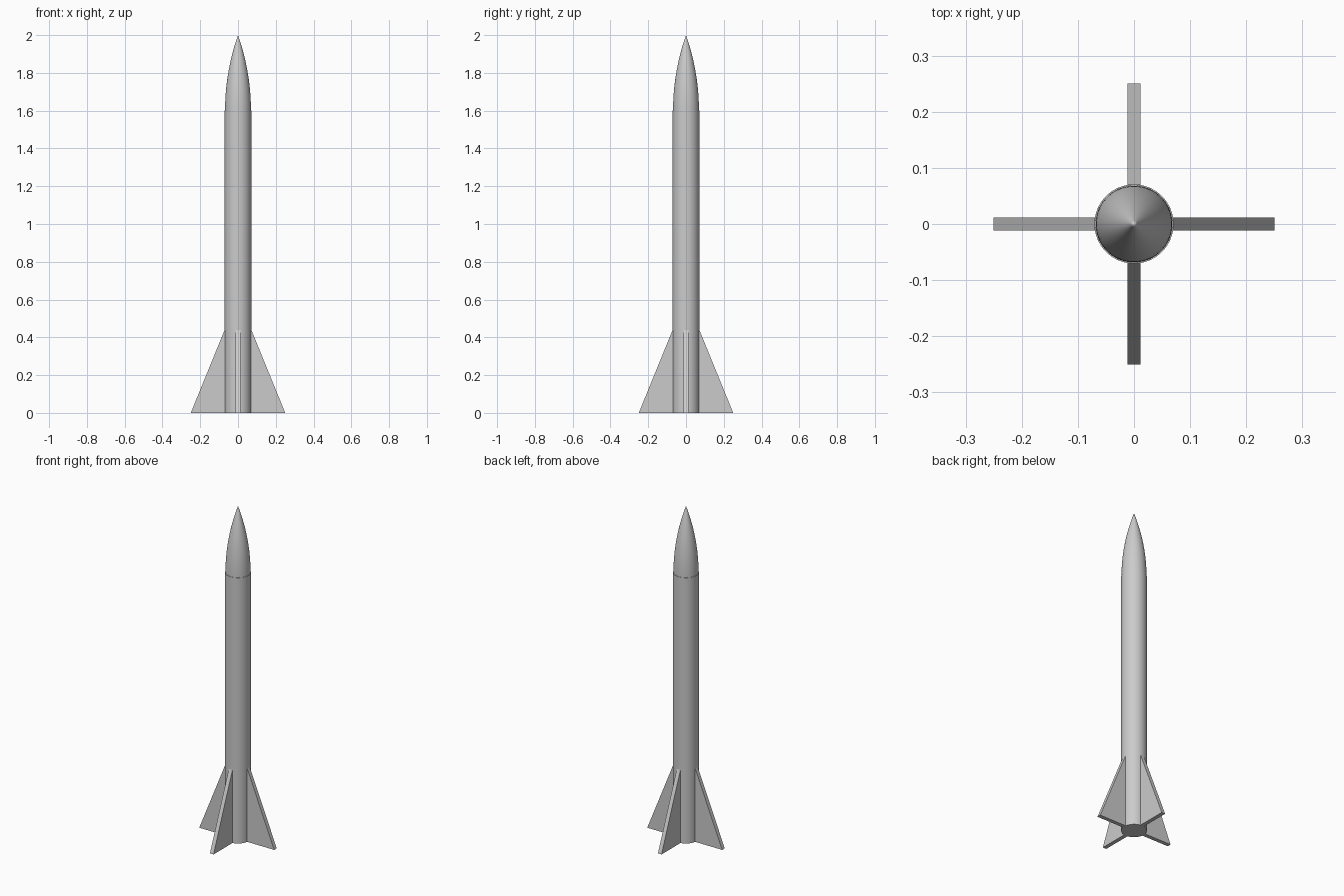
import bpy, bmesh, math

default = bpy.data.objects.get("Cube")
if default:
    bpy.data.objects.remove(default, do_unlink=True)

BODY_R, BODY_TOP, HEIGHT = 0.0705, 1.6, 2.0
NOSE_R, SIDES = 0.0685, 64
FIN_SPAN, FIN_TOP, FIN_THICK = 0.25, 0.44, 0.024

grey = bpy.data.materials.new("light grey")
grey.use_nodes = True
colour = (0.6, 0.6, 0.6, 1)
grey.diffuse_color = colour
grey.node_tree.nodes["Principled BSDF"].inputs["Base Color"].default_value = colour


def finish(name, bm):
    """Turn a bmesh into a named, coloured object."""
    bmesh.ops.recalc_face_normals(bm, faces=bm.faces)
    mesh = bpy.data.meshes.new(name)
    bm.to_mesh(mesh)
    bm.free()
    mesh.materials.append(grey)
    obj = bpy.data.objects.new(name, mesh)
    bpy.context.collection.objects.link(obj)
    return obj


def smooth(obj):
    bpy.ops.object.select_all(action='DESELECT')
    obj.select_set(True)
    bpy.context.view_layer.objects.active = obj
    bpy.ops.object.shade_smooth_by_angle(angle=math.radians(30))


def lathe(name, profile):
    """Spin a (radius, height) profile around z."""
    bm = bmesh.new()
    verts = [bm.verts.new((r, 0, z)) for r, z in profile]
    edges = [bm.edges.new(pair) for pair in zip(verts, verts[1:])]
    bmesh.ops.spin(bm, geom=verts + edges, cent=(0, 0, 0), axis=(0, 0, 1),
                   angle=math.tau, steps=SIDES, use_merge=True)
    bmesh.ops.remove_doubles(bm, verts=bm.verts, dist=1e-5)
    smooth(finish(name, bm))


# Closed tube
lathe("body_tube", [(0, 0), (BODY_R, 0), (BODY_R, BODY_TOP), (0, BODY_TOP)])

# Ogive nose, tangent to the tube
length = HEIGHT - BODY_TOP
rho = (NOSE_R ** 2 + length ** 2) / (2 * NOSE_R)
steps = 24
ogive = [(0, BODY_TOP)]
for i in range(steps):
    h = length * i / steps
    ogive.append((math.sqrt(rho ** 2 - h ** 2) + NOSE_R - rho, BODY_TOP + h))
lathe("nose_cone", ogive + [(0, HEIGHT)])

# Four triangular fins, rooted slightly inside the tube
root = BODY_R - 0.005
outline = [(root, 0), (FIN_SPAN, 0), (BODY_R, FIN_TOP), (root, FIN_TOP)]
for i, side in enumerate(("left", "back", "right", "front")):
    bm = bmesh.new()
    face = bm.faces.new([bm.verts.new((x, -FIN_THICK / 2, z)) for x, z in outline])
    out = bmesh.ops.extrude_face_region(bm, geom=[face])
    new = [v for v in out["geom"] if isinstance(v, bmesh.types.BMVert)]
    bmesh.ops.translate(bm, verts=new, vec=(0, FIN_THICK, 0))
    fin = finish("fin_" + side, bm)
    fin.rotation_euler.z = i * math.pi / 2
